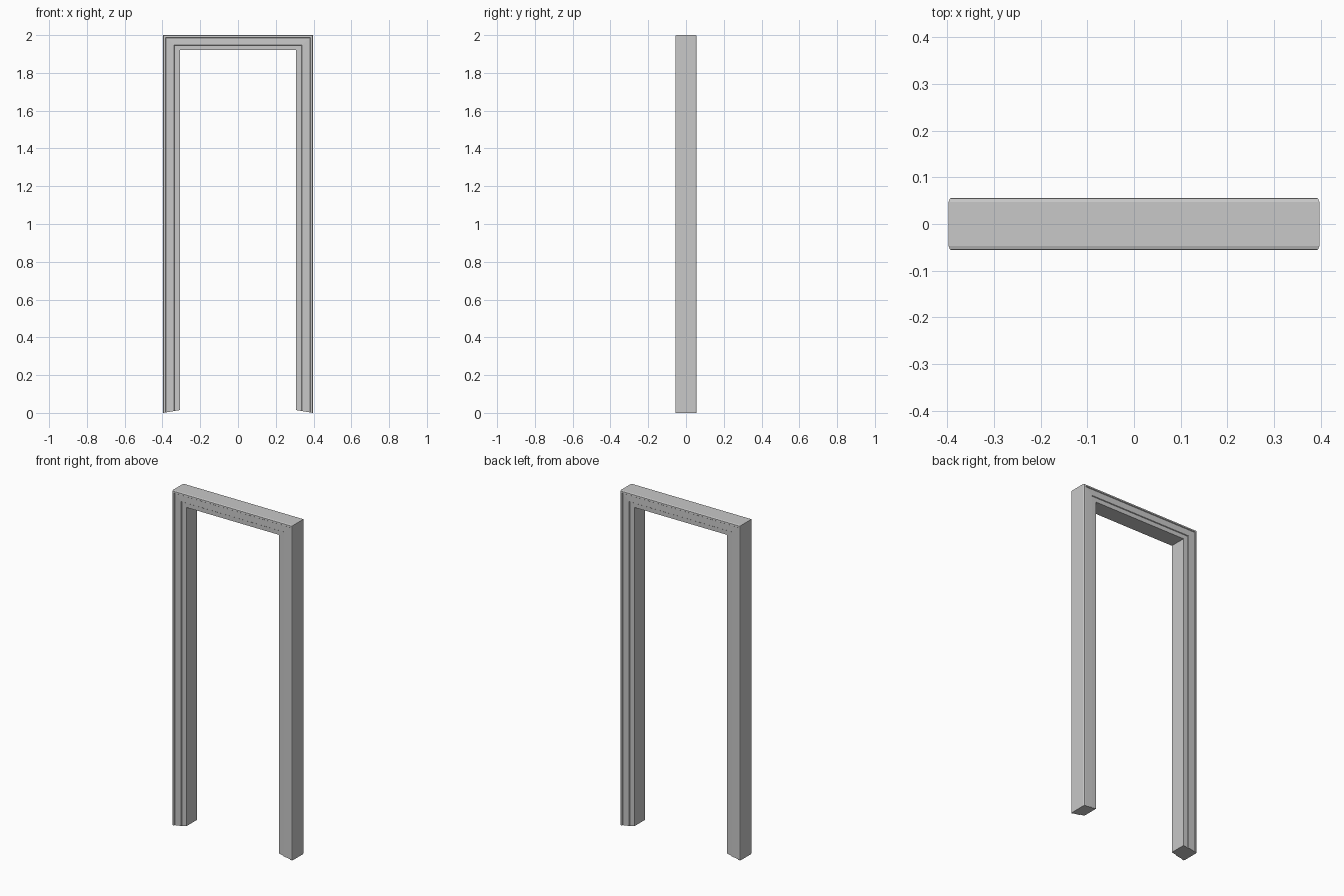
import bpy
import bmesh

if "Cube" in bpy.data.objects:
    bpy.data.objects.remove(bpy.data.objects["Cube"])

# Frame dimensions
HALF_W, HEIGHT = 0.397, 2.0
LEG_W, HEAD_H = 0.09, 0.08
FOOT_SLOPE = 0.015 / LEG_W

# Casing profile: (distance inward from the outer edge, half depth)
half = [(0.0, 0.047), (0.003, 0.055), (0.013, 0.056), (0.016, 0.052),
        (0.058, 0.053), (0.061, 0.049), (LEG_W, 0.049)]
profile = [(d, -y) for d, y in half] + [(d, y) for d, y in reversed(half)]

paint = bpy.data.materials.new("grey_paint")
paint.diffuse_color = (0.58, 0.58, 0.58, 1.0)
paint.use_nodes = True
paint.node_tree.nodes["Principled BSDF"].inputs["Base Color"].default_value = paint.diffuse_color


def ring(bm, side, top):
    """One cross-section at a foot or at a mitred upper corner."""
    verts = []
    for d, y in profile:
        z = HEIGHT - d * HEAD_H / LEG_W if top else d * FOOT_SLOPE
        verts.append(bm.verts.new((side * (HALF_W - d), y, z)))
    return verts


# Door frame: profile carried up one leg, across the head and down the other
bm = bmesh.new()
rings = [ring(bm, s, t) for s, t in ((-1, 0), (-1, 1), (1, 1), (1, 0))]
n = len(profile)
for a, b in zip(rings, rings[1:]):
    for i in range(n):
        j = (i + 1) % n
        bm.faces.new((a[i], a[j], b[j], b[i]))

# Closed feet
bm.faces.new(rings[0])
bm.faces.new(rings[-1])
bmesh.ops.recalc_face_normals(bm, faces=bm.faces)

mesh = bpy.data.meshes.new("door_frame")
bm.to_mesh(mesh)
bm.free()
mesh.materials.append(paint)
frame = bpy.data.objects.new("door_frame", mesh)
bpy.context.collection.objects.link(frame)
